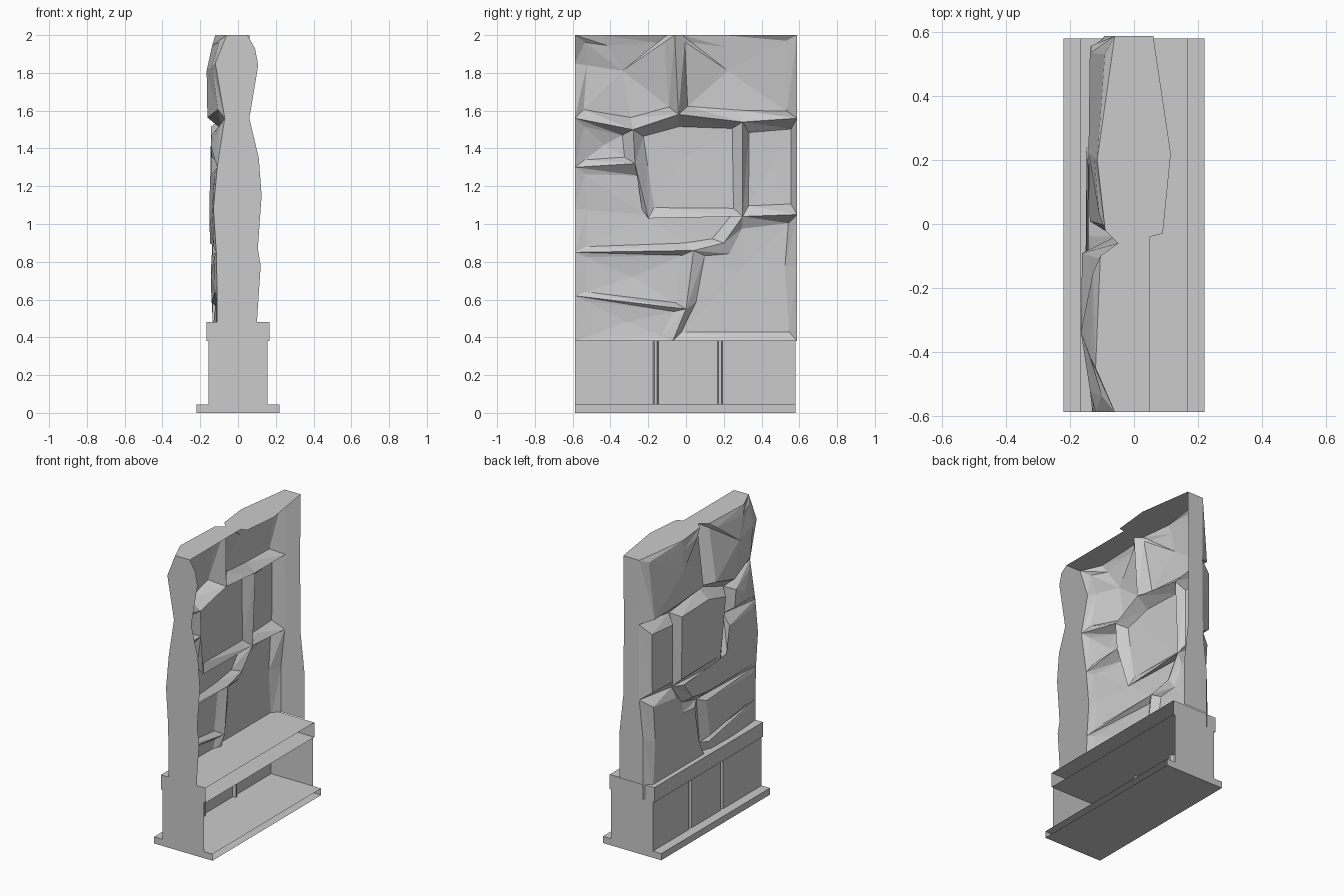
import bpy, bmesh
from mathutils import Vector

cube = bpy.data.objects.get("Cube")
if cube:
    bpy.data.objects.remove(cube, do_unlink=True)

stone_grey = bpy.data.materials.new("stone_grey")
stone_grey.use_nodes = True
colour = (0.6, 0.6, 0.6, 1)
stone_grey.diffuse_color = colour
stone_grey.node_tree.nodes["Principled BSDF"].inputs["Base Color"].default_value = colour

FRONT, BACK = -0.588, 0.58
BASE_X, PLINTH_X, TRIM_X = 0.22, 0.157, 0.168
SLAB_Z, TRIM_Z, LEDGE_Z = 0.045, 0.38, 0.48
BEVEL = 0.065


def build(name, polygons):
    """Make one flat-shaded object from a list of polygons, welding shared corners."""
    bm = bmesh.new()
    for polygon in polygons:
        bm.faces.new([bm.verts.new(p) for p in polygon])
    bmesh.ops.remove_doubles(bm, verts=bm.verts, dist=0.0005)
    bmesh.ops.triangulate(bm, faces=[f for f in bm.faces if len(f.verts) > 4])
    bmesh.ops.recalc_face_normals(bm, faces=bm.faces)
    mesh = bpy.data.meshes.new(name)
    bm.to_mesh(mesh)
    bm.free()
    mesh.materials.append(stone_grey)
    obj = bpy.data.objects.new(name, mesh)
    bpy.context.collection.objects.link(obj)
    return obj


def sweep(profile, start, end):
    """Strip of quads joining a row of points at two offsets."""
    start, end = Vector(start), Vector(end)
    rows = [Vector(p) for p in profile]
    return [(a + start, b + start, b + end, a + end) for a, b in zip(rows, rows[1:])]


def open_box(half_width, bottom, top):
    """Lower, right and upper sides running front to back, open on the left."""
    profile = [(half_width, 0, bottom), (-half_width, 0, bottom),
               (-half_width, 0, top), (half_width, 0, top)]
    return sweep(profile, (0, FRONT, 0), (0, BACK, 0))


# Base slab
slab_ends = [[(x, y, z) for x, z in ((-BASE_X, 0), (BASE_X, 0),
                                     (BASE_X, SLAB_Z), (-BASE_X, SLAB_Z))]
             for y in (FRONT, BACK)]
build("base_slab", open_box(BASE_X, 0, SLAB_Z) + slab_ends)

# Plinth ends: wide trim over a narrower body
half = [(PLINTH_X, SLAB_Z), (PLINTH_X, TRIM_Z), (TRIM_X, TRIM_Z), (TRIM_X, LEDGE_Z)]
outline = half + [(-x, z) for x, z in reversed(half)]
for name, y in (("plinth_front_end", FRONT), ("plinth_back_end", BACK)):
    build(name, [[(x, y, z) for x, z in outline]])

# Plinth side with two vertical grooves
groove_path = [(-PLINTH_X, FRONT, 0)]
for y in (-0.16, 0.18):
    for offset, inset in ((-0.014, 0), (-0.007, 0.02), (0.007, 0.02), (0.014, 0)):
        groove_path.append((inset - PLINTH_X, y + offset, 0))
groove_path.append((-PLINTH_X, BACK, 0))
build("plinth_side", sweep(groove_path, (0, 0, SLAB_Z), (0, 0, TRIM_Z)))

# Trim: soffit, side and ledge
build("plinth_trim", open_box(TRIM_X, TRIM_Z, LEDGE_Z))

# Seam corners between stones, as (y, z, x)
seams = {
    "A": (FRONT, 2, -0.06), "B": (-0.45, 2, -0.12), "C": (-0.1, 2, -0.105),
    "D": (-0.06, 2, -0.05), "E": (-0.02, 2, -0.09), "F": (0.2, 2, -0.115),
    "G": (-FRONT, 2, -0.06), "a": (FRONT, 1.85, -0.12),
    "H": (FRONT, 1.56, -0.07), "I": (-0.28, 1.5, -0.085), "J": (-0.04, 1.58, -0.06),
    "K": (0.3, 1.54, -0.08), "L": (-FRONT, 1.56, -0.055),
    "M": (FRONT, 1.3, -0.11), "N": (-0.27, 1.32, -0.09), "b": (FRONT, 1.08, -0.13),
    "O": (-0.2, 1.03, -0.12), "P": (0.3, 1.04, -0.1), "Q": (-FRONT, 1.05, -0.06),
    "R": (FRONT, 0.85, -0.115), "S": (0.04, 0.86, -0.105), "Y": (0.2, 0.9, -0.11),
    "T": (FRONT, 0.62, -0.11), "U": (0, 0.55, -0.1), "Z": (-FRONT, 0.78, -0.09),
    "V": (FRONT, TRIM_Z, -0.11), "W": (-0.07, TRIM_Z, -0.11), "X": (-FRONT, TRIM_Z, -0.09),
}
corner = {k: Vector((x, y, z)) for k, (y, z, x) in seams.items()}

# Stones: each outline rises from its seams to a raised face
stones = {"ABCDJIHa": -0.162, "DEFGLKJ": -0.138, "HINM": -0.14, "IJKPON": -0.142,
          "KLQP": -0.135, "MNOPYSRb": -0.148, "PQZXWUSY": -0.135,
          "RSUT": -0.14, "TUWV": -0.125}
wall = []
for outline, depth in stones.items():
    ring = [corner[k] for k in outline]
    centre = sum(ring, Vector()) / len(ring)
    raised = []
    for p in ring:
        q = p + (centre - p).normalized() * BEVEL
        # Stones taper towards the wall top and its front edge
        tapered = p.z > 1.99 or p.y < FRONT + 0.01
        q.x = p.x + (depth - p.x) * (0.4 if tapered else 1)
        raised.append(q)
    for i in range(len(ring)):
        j = (i + 1) % len(ring)
        wall.append((ring[i], ring[j], raised[j]))
        wall.append((ring[i], raised[j], raised[i]))
    middle = centre.copy()
    middle.x = depth - 0.004
    wall += [(raised[i - 1], raised[i], middle) for i in range(len(raised))]
build("stone_wall", wall)

# Wall top
far_edge = [(0.06, -FRONT), (0.115, 0.22), (0.09, -0.03), (0.05, -0.04), (0.05, FRONT)]
build("wall_top", [[corner[k] for k in "ABCDEFG"] + [(x, y, 2) for x, y in far_edge]])

# Wall front end
far_profile = [(0.1, LEDGE_Z), (0.12, 0.78), (0.105, 0.87), (0.125, 1.15), (0.11, 1.35),
               (0.06, 1.56), (0.107, 1.84), (0.09, 1.93), (0.05, 2)]
near = [corner[k] for k in "AaHMbRT"] + [Vector((-0.11, FRONT, LEDGE_Z))]
build("wall_front_end", [near + [(x, FRONT, z) for x, z in far_profile]])

# Wall back end
back = [corner[k] for k in "GLQZ"] + [Vector((-0.09, -FRONT, LEDGE_Z))]
build("wall_back_end", [back + [(-p.x, p.y, p.z) for p in reversed(back)]])
